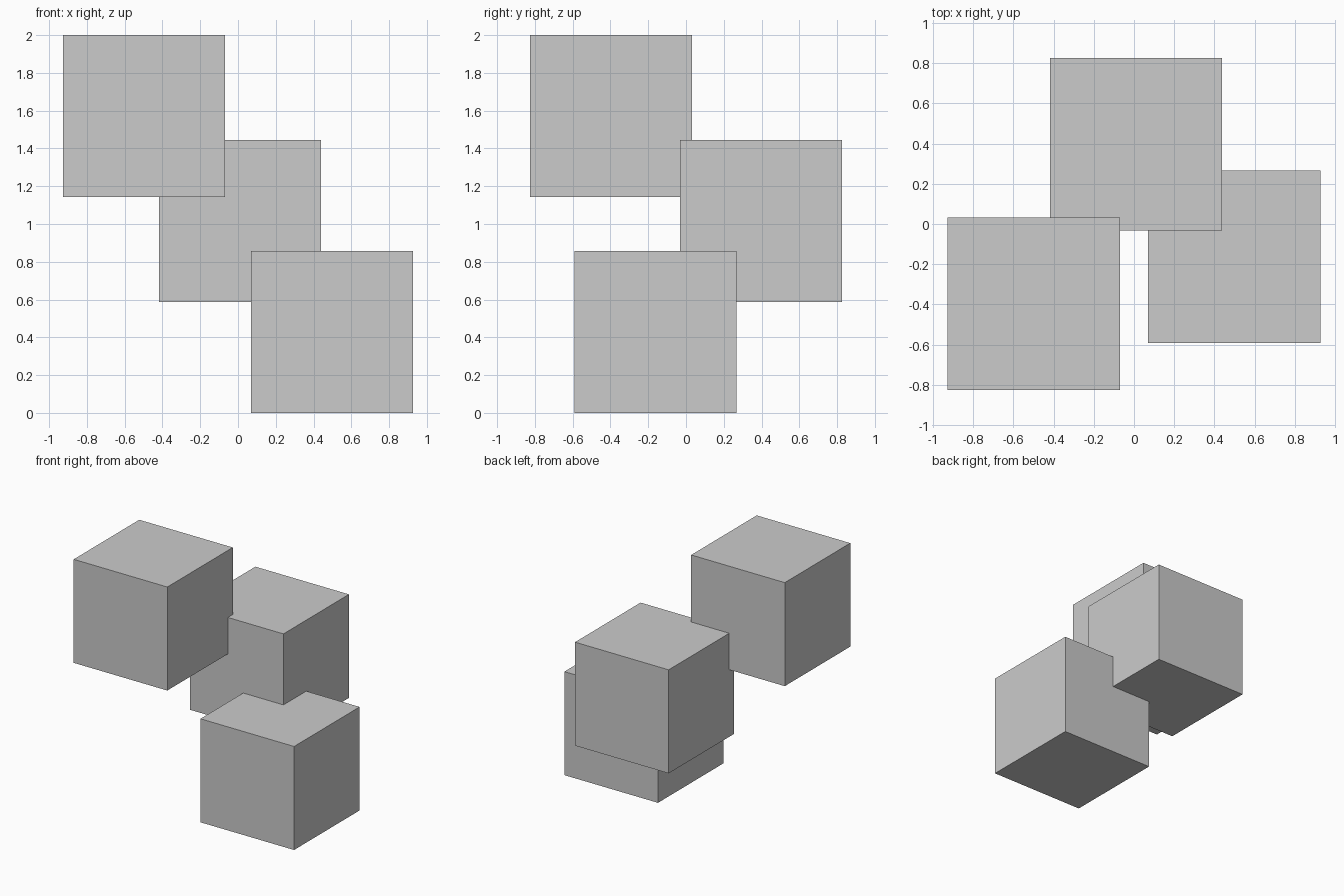
import bpy

if "Cube" in bpy.data.objects:
    bpy.data.objects.remove(bpy.data.objects["Cube"])

SIDE = 0.857


def cube(name, center):
    bpy.ops.mesh.primitive_cube_add(size=SIDE, location=center)
    obj = bpy.context.object
    obj.name = name
    return obj


# Three equal cubes stepping upward, overlapping at their corners
lower = cube("lower_cube", (0.4985, -0.162, SIDE / 2))
cube("middle_cube", (0.01, 0.3965, 1.0165))
cube("upper_cube", (-0.4985, -0.3965, 2 - SIDE / 2))

# Darker grey on the lowest cube
dark = bpy.data.materials.new("dark_grey")
dark.diffuse_color = (0.52, 0.52, 0.52, 1)
dark.use_nodes = True
dark.node_tree.nodes["Principled BSDF"].inputs["Base Color"].default_value = dark.diffuse_color
lower.data.materials.append(dark)
